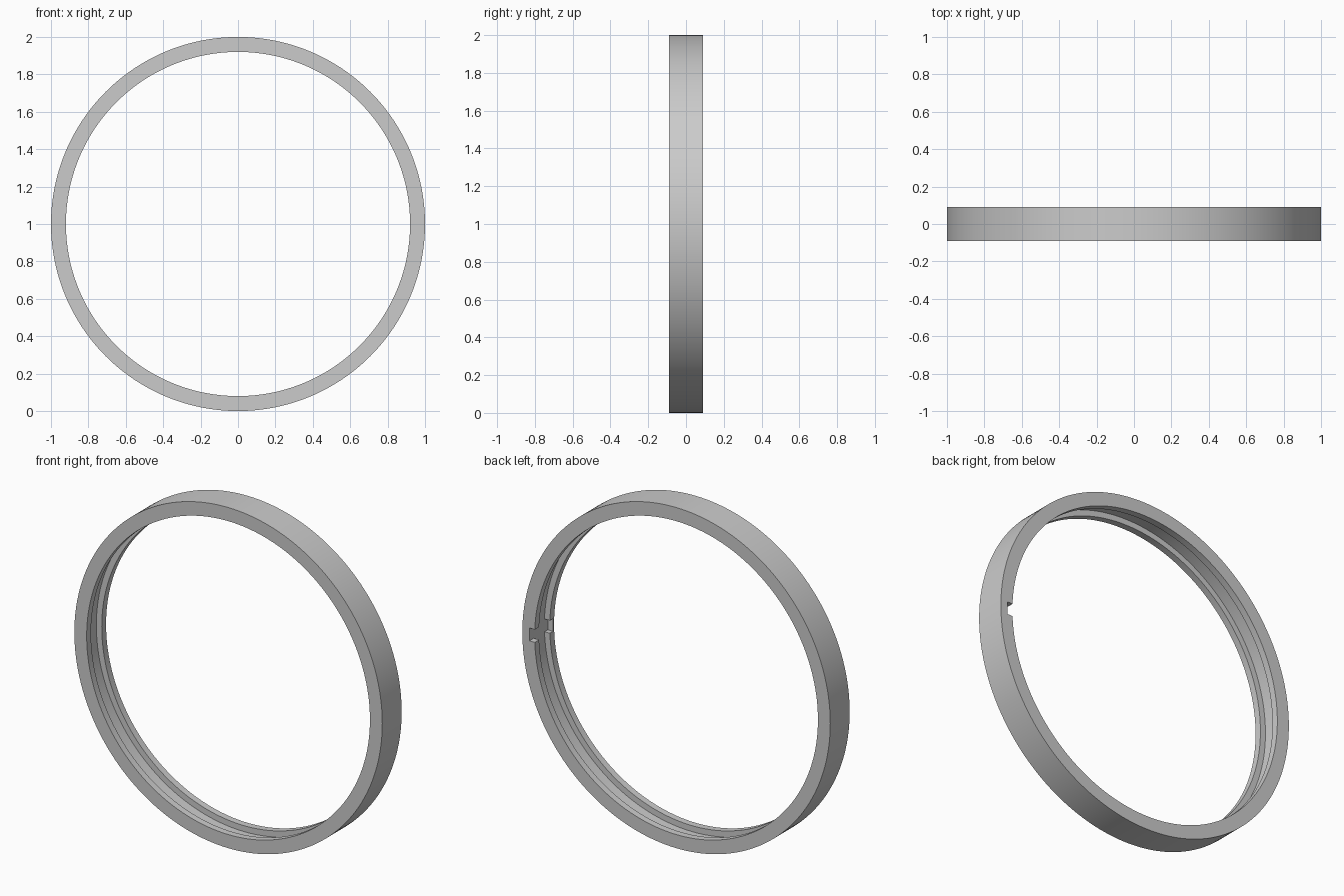
import bpy, bmesh
from math import cos, sin, tau

cube = bpy.data.objects.get("Cube")
if cube:
    bpy.data.objects.remove(cube, do_unlink=True)

OUTER, INNER, GROOVE = 1.0, 0.92, 0.955   # radii
HALF, LIP = 0.09, 0.05                    # half width, start of each lip
SEGMENTS = 192

grey = bpy.data.materials.new("light grey")
grey.use_nodes = True
colour = (0.6, 0.6, 0.6, 1)
grey.diffuse_color = colour
grey.node_tree.nodes["Principled BSDF"].inputs["Base Color"].default_value = colour


def add_object(name, bm):
    bmesh.ops.recalc_face_normals(bm, faces=bm.faces)
    mesh = bpy.data.meshes.new(name)
    bm.to_mesh(mesh)
    bm.free()
    mesh.materials.append(grey)
    obj = bpy.data.objects.new(name, mesh)
    bpy.context.collection.objects.link(obj)
    return obj


# Ring: channel cross-section (radius, y) swept around the y axis
profile = [(OUTER, -HALF), (OUTER, HALF), (INNER, HALF), (INNER, LIP),
           (GROOVE, LIP), (GROOVE, -LIP), (INNER, -LIP), (INNER, -HALF)]
bm = bmesh.new()
loops = []
for i in range(SEGMENTS):
    a = tau * i / SEGMENTS
    loops.append([bm.verts.new((r * cos(a), y, 1 + r * sin(a))) for r, y in profile])
for i, loop in enumerate(loops):
    after = loops[(i + 1) % SEGMENTS]
    for j in range(len(profile)):
        k = (j + 1) % len(profile)
        bm.faces.new((loop[j], loop[k], after[k], after[j]))
ring = add_object("grooved_ring", bm)

# Key notch: cuts the back lip and most of the front lip, leaving a thin front wall
bm = bmesh.new()
bmesh.ops.create_cube(bm, size=1)
x0, x1, y0, y1 = 0.85, 0.9535, -0.08, 0.15
bmesh.ops.scale(bm, vec=(x1 - x0, y1 - y0, 0.075), verts=bm.verts)
bmesh.ops.translate(bm, vec=((x0 + x1) / 2, (y0 + y1) / 2, 1), verts=bm.verts)
cutter = add_object("notch_cutter", bm)
cutter.hide_render = True

cut = ring.modifiers.new("notch", "BOOLEAN")
cut.operation = "DIFFERENCE"
cut.solver = "EXACT"
cut.object = cutter
bpy.ops.object.select_all(action="DESELECT")
ring.select_set(True)
bpy.context.view_layer.objects.active = ring
bpy.ops.object.modifier_apply(modifier=cut.name)
bpy.data.objects.remove(cutter, do_unlink=True)

bpy.ops.object.shade_smooth_by_angle()
